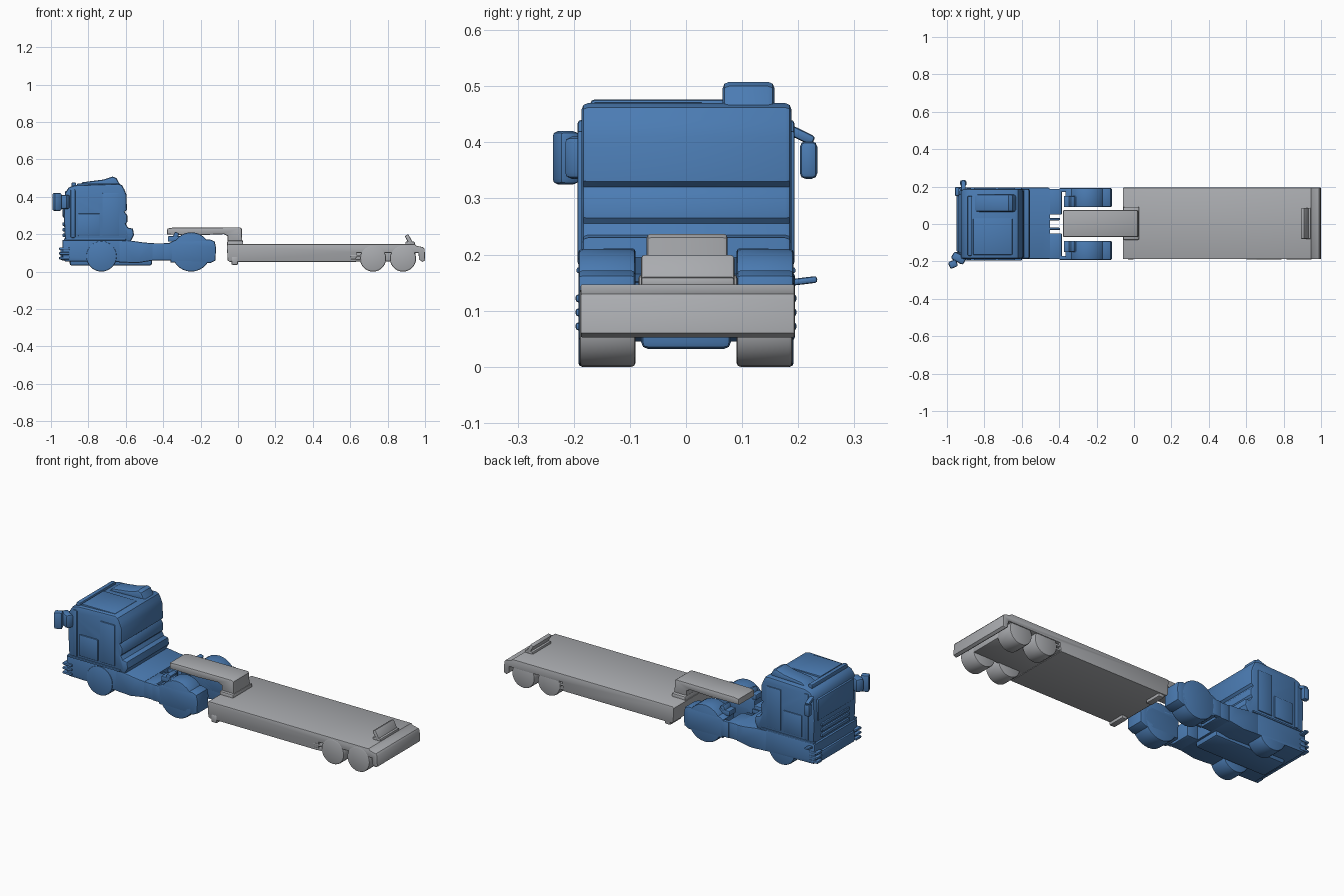
import bpy, bmesh, math
from mathutils import Vector, Matrix

if "Cube" in bpy.data.objects:
    bpy.data.objects.remove(bpy.data.objects["Cube"], do_unlink=True)


def material(name, rgb):
    m = bpy.data.materials.new(name)
    m.use_nodes = True
    m.diffuse_color = (*rgb, 1)
    m.node_tree.nodes["Principled BSDF"].inputs["Base Color"].default_value = (*rgb, 1)
    return m


BLUE = material("truck blue", (0.07, 0.2, 0.45))
GREY = material("trailer grey", (0.4, 0.41, 0.43))


def finish(name, bm, mat):
    bmesh.ops.recalc_face_normals(bm, faces=bm.faces)
    me = bpy.data.meshes.new(name)
    bm.to_mesh(me)
    bm.free()
    me.materials.append(mat)
    ob = bpy.data.objects.new(name, me)
    bpy.context.collection.objects.link(ob)
    bpy.ops.object.select_all(action='DESELECT')
    ob.select_set(True)
    bpy.context.view_layer.objects.active = ob
    bpy.ops.object.shade_smooth_by_angle(angle=math.radians(35))
    return ob


def round_edges(bm, edges, size):
    if size:
        bmesh.ops.bevel(bm, geom=edges, offset=size, segments=2, profile=0.5,
                        affect='EDGES', clamp_overlap=True)


def box(name, x, y, z, mat=BLUE, bevel=0.006, turn=0.0, axis='Y'):
    """Rounded box given by its extents, optionally turned about its centre."""
    bm = bmesh.new()
    bmesh.ops.create_cube(bm, size=1)
    size = [b - a for a, b in (x, y, z)]
    bmesh.ops.scale(bm, vec=size, verts=bm.verts)
    round_edges(bm, bm.edges[:], min(bevel, min(size) * 0.4))
    centre = Vector([(a + b) / 2 for a, b in (x, y, z)])
    bm.transform(Matrix.Translation(centre) @ Matrix.Rotation(turn, 4, axis))
    return finish(name, bm, mat)


def prism(name, points, y, mat=BLUE, bevel=0.008):
    """Side profile in x, z extruded across y with rounded cap rims."""
    bm = bmesh.new()
    face = bm.faces.new([bm.verts.new((px, y[0], pz)) for px, pz in points])
    out = bmesh.ops.extrude_face_region(bm, geom=[face])
    moved = [v for v in out["geom"] if isinstance(v, bmesh.types.BMVert)]
    bmesh.ops.translate(bm, vec=(0, y[1] - y[0], 0), verts=moved)
    rims = [e for e in bm.edges if abs(e.verts[0].co.y - e.verts[1].co.y) < 1e-5]
    round_edges(bm, rims, bevel)
    return finish(name, bm, mat)


def wheel(name, x, r, y, mat):
    bm = bmesh.new()
    bmesh.ops.create_cone(bm, cap_ends=True, segments=28, radius1=r, radius2=r, depth=y[1] - y[0])
    rims = [e for e in bm.edges if abs(e.verts[0].co.z - e.verts[1].co.z) < 1e-5]
    round_edges(bm, rims, 0.007)
    bm.transform(Matrix.Translation((x, (y[0] + y[1]) / 2, r)) @ Matrix.Rotation(math.pi / 2, 4, 'X'))
    return finish(name, bm, mat)


def pair(y0, y1):
    """The same y range on the right and on the left."""
    return (("right", (-y1, -y0)), ("left", (y0, y1)))


WIDE = (-0.188, 0.194)

# Cab shell with its ribbed back wall
prism("cab", [(-0.925, 0.16), (-0.932, 0.3), (-0.925, 0.42), (-0.905, 0.45), (-0.87, 0.462),
              (-0.64, 0.47), (-0.62, 0.462), (-0.608, 0.44), (-0.596, 0.41), (-0.594, 0.33),
              (-0.606, 0.32), (-0.592, 0.3), (-0.592, 0.265), (-0.6, 0.255), (-0.588, 0.235),
              (-0.562, 0.23), (-0.556, 0.195), (-0.575, 0.16)], (-0.186, 0.188), bevel=0.014)
prism("lower_cab", [(-0.925, 0.055), (-0.94, 0.075), (-0.938, 0.17), (-0.63, 0.172),
                    (-0.63, 0.05)], WIDE, bevel=0.01)

# Raised roof fairing and roof rails
prism("roof_fairing", [(-0.86, 0.455), (-0.83, 0.478), (-0.72, 0.492), (-0.67, 0.508),
                       (-0.65, 0.5), (-0.625, 0.455)], (0.065, 0.158), bevel=0.012)
box("roof_panel", (-0.86, -0.65), (-0.165, 0.03), (0.455, 0.472), bevel=0.004)
box("roof_light_bar", (-0.89, -0.865), (-0.17, 0.15), (0.45, 0.476), bevel=0.006)

# Side trim, door panels and steps
for side, y in pair(0.17, 0.193):
    box(side + "_front_pillar", (-0.895, -0.87), y, (0.18, 0.44))
    box(side + "_door_panel", (-0.855, -0.74), y, (0.19, 0.31), bevel=0.003)
    box(side + "_rear_panel", (-0.725, -0.635), y, (0.19, 0.42), bevel=0.003)
    box(side + "_belt_rail", (-0.93, -0.6), (y[0] - 0.002, y[1] + 0.002), (0.167, 0.177), bevel=0.003)
for side, y in pair(0.15, 0.197):
    for i, z in enumerate((0.065, 0.09, 0.115)):
        box(f"{side}_bumper_step_{i + 1}", (-0.957, -0.9), y, (z, z + 0.014), bevel=0.005)

# Windscreen, grille bars and bumper on the nose
box("windscreen", (-0.937, -0.92), (-0.155, 0.16), (0.29, 0.41), bevel=0.004)
for i in range(3):
    z = 0.185 + 0.03 * i
    box(f"grille_bar_{i + 1}", (-0.938, -0.92), (-0.12, 0.125), (z, z + 0.018), bevel=0.004)
box("front_bumper", (-0.95, -0.9), (-0.15, 0.155), (0.06, 0.12), bevel=0.01)

# Mirrors
box("right_mirror", (-0.99, -0.945), (-0.234, -0.195), (0.325, 0.42), bevel=0.01, turn=0.4, axis='Z')
box("right_mirror_arm", (-0.975, -0.9), (-0.205, -0.16), (0.335, 0.41), bevel=0.012, turn=-0.5, axis='Z')
box("left_mirror", (-0.93, -0.895), (0.203, 0.234), (0.335, 0.402), bevel=0.01)
box("left_mirror_arm", (-0.925, -0.9), (0.175, 0.23), (0.405, 0.423), bevel=0.006, turn=-0.45, axis='X')
box("left_side_fin", (-0.925, -0.9), (0.185, 0.234), (0.147, 0.159), bevel=0.005, turn=0.12, axis='X')

# Chassis behind the cab with its fifth wheel prongs
prism("chassis", [(-0.635, 0.05), (-0.635, 0.168), (-0.57, 0.165), (-0.5, 0.155), (-0.45, 0.152),
                  (-0.45, 0.06), (-0.54, 0.045)], WIDE)
for side, y in pair(0.05, 0.188):
    box(side + "_chassis_arm", (-0.46, -0.385), y, (0.06, 0.151))
for side, y in pair(0.02, 0.032):
    box(side + "_coupling_prong", (-0.46, -0.395), y, (0.12, 0.145))
box("drive_shaft", (-0.9, -0.46), (-0.08, 0.08), (0.032, 0.1), bevel=0.012)

# Rear fenders with raised plates
for side, y in pair(0.09, 0.192):
    prism(side + "_rear_fender", [(-0.36, 0.05), (-0.365, 0.155), (-0.34, 0.168), (-0.15, 0.172),
                                  (-0.125, 0.162), (-0.118, 0.13), (-0.12, 0.06), (-0.15, 0.045)], y)
    outer = (y[0], y[0] + 0.022) if side == "right" else (y[1] - 0.022, y[1])
    box(side + "_fender_link", (-0.4, -0.34), outer, (0.06, 0.152))
    wheel(side + "_drive_wheel", -0.25, 0.105, y, BLUE)
    wheel(side + "_front_wheel", -0.73, 0.082, y, BLUE)
for side, y in pair(0.09, 0.15):
    box(side + "_fender_plate", (-0.375, -0.265), y, (0.16, 0.19), bevel=0.005)
    box(side + "_fender_crest", (-0.345, -0.32), y, (0.175, 0.21), bevel=0.006, turn=0.4)

# Trailer deck with drooping tail
prism("deck", [(-0.055, 0.06), (-0.06, 0.14), (-0.05, 0.147), (0.945, 0.147), (0.955, 0.138),
               (0.99, 0.13), (0.998, 0.12), (1.0, 0.06), (0.985, 0.052), (0.968, 0.065),
               (0.965, 0.1), (0.635, 0.1), (0.63, 0.052), (-0.045, 0.052)], WIDE, GREY, 0.004)
box("axle_belly", (0.62, 0.95), (-0.1, 0.1), (0.054, 0.12), GREY)
for side, y in pair(0.09, 0.19):
    box(side + "_landing_foot", (-0.035, 0.0), y, (0.036, 0.08), GREY)
    for i, z in enumerate((0.055, 0.078)):
        box(f"{side}_side_light_{i + 1}", (0.6, 0.658), y, (z, z + 0.012), GREY, 0.004)
    for i, x in enumerate((0.722, 0.882)):
        wheel(f"{side}_trailer_wheel_{i + 1}", x, 0.07, y, GREY)

# Gooseneck and its root on the deck
prism("gooseneck", [(-0.38, 0.198), (-0.378, 0.23), (-0.35, 0.235), (0.01, 0.237), (0.02, 0.23),
                    (0.024, 0.14), (-0.055, 0.14), (-0.055, 0.19), (-0.075, 0.2), (-0.2, 0.195)],
      (-0.07, 0.074), GREY, 0.007)
box("gooseneck_foot", (-0.058, 0.028), (-0.085, 0.092), (0.13, 0.165), GREY, 0.008)

# Tail stop plate
box("tail_stop", (0.905, 0.927), (-0.08, 0.086), (0.135, 0.2), GREY, 0.006, turn=-0.5)
box("tail_stop_foot", (0.895, 0.945), (-0.08, 0.086), (0.14, 0.16), GREY, 0.005)
